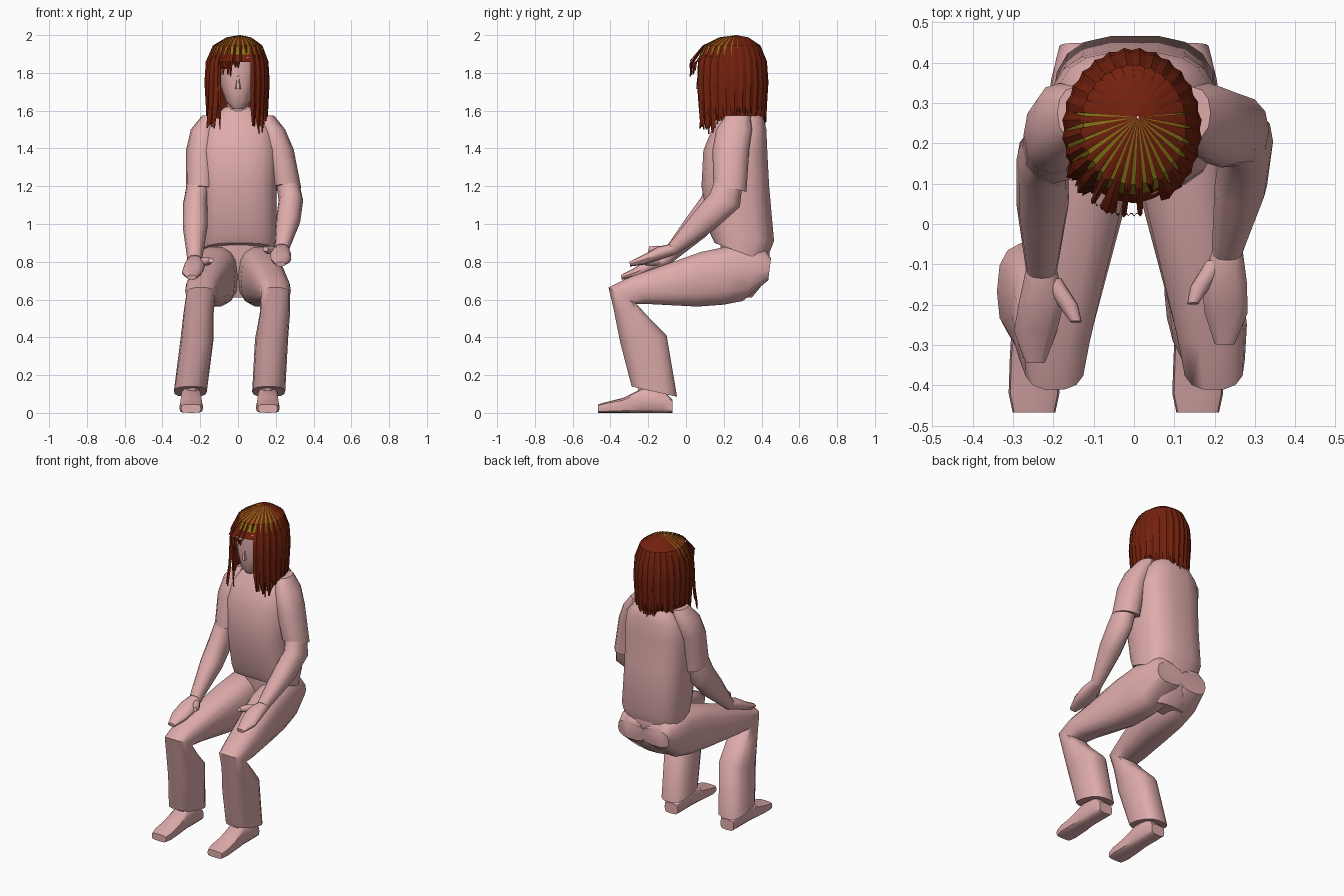
import bpy, bmesh, math, random
from mathutils import Vector

if "Cube" in bpy.data.objects:
    bpy.data.objects.remove(bpy.data.objects["Cube"])

random.seed(4)


def material(name, rgb):
    m = bpy.data.materials.new(name)
    m.diffuse_color = (*rgb, 1)
    m.use_nodes = True
    m.node_tree.nodes["Principled BSDF"].inputs["Base Color"].default_value = m.diffuse_color
    return m


PINK = material("pale pink", (0.74, 0.41, 0.41))
RED = material("dark red brown", (0.17, 0.015, 0.004))
GOLD = material("olive gold", (0.25, 0.19, 0.008))


def finish(name, bm, mats, angle=40, closed=True):
    if closed:
        bmesh.ops.recalc_face_normals(bm, faces=bm.faces)
    me = bpy.data.meshes.new(name)
    bm.to_mesh(me)
    bm.free()
    for m in mats:
        me.materials.append(m)
    ob = bpy.data.objects.new(name, me)
    bpy.context.collection.objects.link(ob)
    bpy.ops.object.select_all(action='DESELECT')
    ob.select_set(True)
    bpy.context.view_layer.objects.active = ob
    bpy.ops.object.shade_smooth_by_angle(angle=math.radians(angle))
    return ob


def loft(name, rings, n=14, p=0.85, side=1, warp=None):
    """Rings are (x0, x1, yA, zA, yB, zB): width plus two opposite points seen from the side."""
    bm = bmesh.new()
    loops = []
    for x0, x1, ya, za, yb, zb in rings:
        mid = Vector((x0 + x1, ya + yb, za + zb)) / 2
        up = Vector((0, ya - yb, za - zb)) / 2
        if warp:
            mid = mid + warp(mid)
        loop = []
        for i in range(n):
            t = 2 * math.pi * i / n
            c, s = [math.copysign(abs(k) ** p, k) for k in (math.cos(t), math.sin(t))]
            v = mid + Vector(((x1 - x0) / 2 * c, 0, 0)) + up * s
            v.x *= side
            loop.append(bm.verts.new(v))
        loops.append(loop)
    for a, b in zip(loops, loops[1:]):
        for i in range(n):
            j = (i + 1) % n
            bm.faces.new((a[i], a[j], b[j], b[i]))
    bm.faces.new(loops[0])
    bm.faces.new(loops[-1])
    return finish(name, bm, [PINK])


def level(rings):
    """Level, symmetric rings from (height, half width, front, back)."""
    return [(-w, w, f, z, b, z) for z, w, f, b in rings]


# torso: sloping hem, then level rings up to the collar
hem = [(-.19, .20, .15, .90, .425, .80), (-.20, .205, .125, .95, .468, .91)]
loft("shirt", hem + level([(1.2, .205, .08, .442), (1.39, .21, .09, .432), (1.5, .19, .135, .427),
                           (1.57, .13, .18, .41), (1.62, .07, .21, .36)]), n=18, p=.7)
loft("pelvis", level([(1, .16, .18, .42), (.85, .19, .18, .445), (.72, .18, .2, .44), (.61, .11, .24, .35)]))
loft("neck", level([(1.58, .06, .2, .34), (1.74, .055, .17, .32)]))

# legs and shoes: the left shin swings outward
LEG = [
    (-.01, .185, .45, .82, .435, .70), (-.005, .205, .42, .87, .30, .59),
    (0, .225, .25, .89, .20, .57), (.015, .24, .08, .855, .06, .56),
    (.10, .28, -.30, .72, -.20, .575), (.12, .275, -.412, .665, -.26, .575),
    (.115, .275, -.385, .55, -.19, .50), (.09, .265, -.35, .37, -.10, .41),
    (.075, .25, -.29, .14, -.045, .085)]
SHOE = [(-.072, .048, .07), (-.12, .054, .12), (-.23, .054, .13),
        (-.33, .06, .08), (-.42, .063, .058), (-.467, .053, .045)]


def swing_out(m):
    return Vector((.09 * min(1, max(0, (.6 - m.z) / .48)), 0, 0))


for label, side, warp in (("right", 1, None), ("left", -1, swing_out)):
    loft(label + "_trouser_leg", LEG, p=.75, side=side, warp=warp)
    loft(label + "_shoe", [(.158 - w, .158 + w, y, h, y, 0) for y, w, h in SHOE],
         n=12, p=.5, side=side, warp=warp)
    loft(label + "_ankle", [(.115, .20, y, z, y + .15, z) for y, z in ((-.25, .08), (-.28, .25))],
         n=10, side=side, warp=warp)

# arms: the left one reaches lower and further forward
SLEEVE = [(.10, .19, .21, 1.575, .34, 1.575), (.12, .25, .16, 1.50, .35, 1.50),
          (.14, .295, .14, 1.39, .335, 1.40), (.18, .335, .145, 1.21, .32, 1.17)]
FOREARM = [(.20, .32, .16, 1.25, .30, 1.22), (.215, .345, .125, 1.16, .285, 1.09),
           (.20, .33, .04, 1.06, .15, .97), (.193, .27, -.09, .895, -.05, .84)]
HAND = [(.193, .27, -.085, .893, -.05, .84), (.168, .28, -.15, .88, -.14, .81),
        (.175, .282, -.22, .84, -.22, .785), (.20, .25, -.30, .80, -.295, .775)]
THUMB = [(.18, .24, -.09, .88, -.09, .84), (.14, .19, -.15, .885, -.16, .84),
         (.132, .16, -.195, .88, -.20, .855)]


def reach(m):
    s = min(1, max(0, (1.25 - m.z) / .45))
    k = min(1, max(0, (1.5 - m.z) / .3))
    return Vector((-.06 * k + .08 * s * s, -.045 * k, -.07 * s))


for label, side, warp in (("right", 1, None), ("left", -1, reach)):
    for part, rings in (("sleeve", SLEEVE), ("forearm", FOREARM), ("hand", HAND), ("thumb", THUMB)):
        loft(f"{label}_{part}", rings, n=12, p=.9, side=side, warp=warp)

# head
loft("head", level([(1.61, .03, .10, .17), (1.65, .065, .075, .25), (1.72, .09, .065, .33),
                    (1.80, .11, .06, .37), (1.88, .12, .065, .38), (1.96, .06, .15, .30)]), n=16)
loft("nose", level([(1.715, .016, .05, .09), (1.79, .006, .06, .09)]), n=6)

# hair follows one dome profile of (height, radius factor)
DOME = [(2.0, .02), (1.988, .38), (1.945, .76), (1.86, .96), (1.75, 1.0), (1.63, .96), (1.46, .92)]


def factor(z):
    for (z0, f0), (z1, f1) in zip(DOME, DOME[1:]):
        if z >= z1:
            return f0 + (f1 - f0) * (z0 - z) / (z0 - z1)
    return DOME[-1][1]


def hair_point(deg, f, z):
    """The crown sits a little behind the middle."""
    a = math.radians(deg)
    k = max(0, 1 - f)
    return Vector((-.005 + .015 * k + .168 * f * math.sin(a),
                   .235 + .03 * k - .196 * f * math.cos(a), z))


def hair_end(deg):
    """Height where hair stops: fringe, long side locks, level back."""
    if 4 < deg < 30:
        return 1.855
    if -36 < deg <= 4:
        return 1.79 + .0015 * abs(deg + 16)
    return 1.49 if abs(deg) < 62 else 1.54


def gold_side(deg):
    return -95 < deg < -62


def strand(bm, deg, width, end, scale, top, sway, start=2.0):
    zs = [z for z, f in DOME if start >= z > end + .02] + [end]
    gap = 1.8 if gold_side(deg) else 1.9
    rows = []
    for i, z in enumerate(zs):
        w = width * (top if z > gap else 1) * (.3 if i == len(zs) - 1 else 1) / 2
        f = factor(z) * scale + sway * max(0, 1.7 - z)
        if end > 1.7 and z < 1.9:            # fringe stands off the forehead
            f += .12
        rows.append([bm.verts.new(hair_point(deg + d * w, f * k, z))
                     for d, k in ((-1, 1), (0, 1.035), (1, 1))])
    for a, b in zip(rows, rows[1:]):
        for j in range(2):
            bm.faces.new((a[j], b[j], b[j + 1], a[j + 1]))


# wide outer locks and narrow ragged strands
outer, inner = bmesh.new(), bmesh.new()
COUNT = 28
STEP = 360 / COUNT
for i in range(COUNT):
    deg = -180 + STEP * (i + .5)
    sway = .9 if -64 < deg < -38 else 0
    front = abs(deg) < 105
    strand(outer, deg, STEP * 1.04, hair_end(deg) + random.uniform(-.01, .05), 1,
           random.uniform(.5, .82) if front else .95, sway)
    for k in (-.35, .3):
        d = deg + k * STEP
        strand(inner, d, 7, hair_end(d) + random.uniform(-.02, .04), .975, 1, sway,
               1.8 if gold_side(d) else 1.87)
finish("hair_locks", outer, [RED], 25, closed=False)
finish("hair_strands", inner, [RED], 25, closed=False)

# scalp layer: gold over the front of the crown, shows between the locks
bm = bmesh.new()
N = 2 * COUNT
cols = []
for i in range(N):
    deg = -180 + 360 * i / N
    low = 1.87 if abs(deg) < 37 else 1.57
    cols.append([bm.verts.new(hair_point(deg, factor(z) * .975, z - .002))
                 for z in (2.0, 1.988, 1.945, 1.90, max(1.75, low), low - .01)])
for i in range(N):
    deg = -180 + 360 * (i + .5) / N
    a, b = cols[i], cols[(i + 1) % N]
    for j in range(5):
        face = bm.faces.new((a[j], a[j + 1], b[j + 1], b[j]))
        z = face.calc_center_median().z
        gold = abs(deg) < 110 and z > (1.78 if gold_side(deg) else 1.91)
        face.material_index = 1 if gold else 0
finish("hair_scalp", bm, [RED, GOLD], 30, closed=False)
